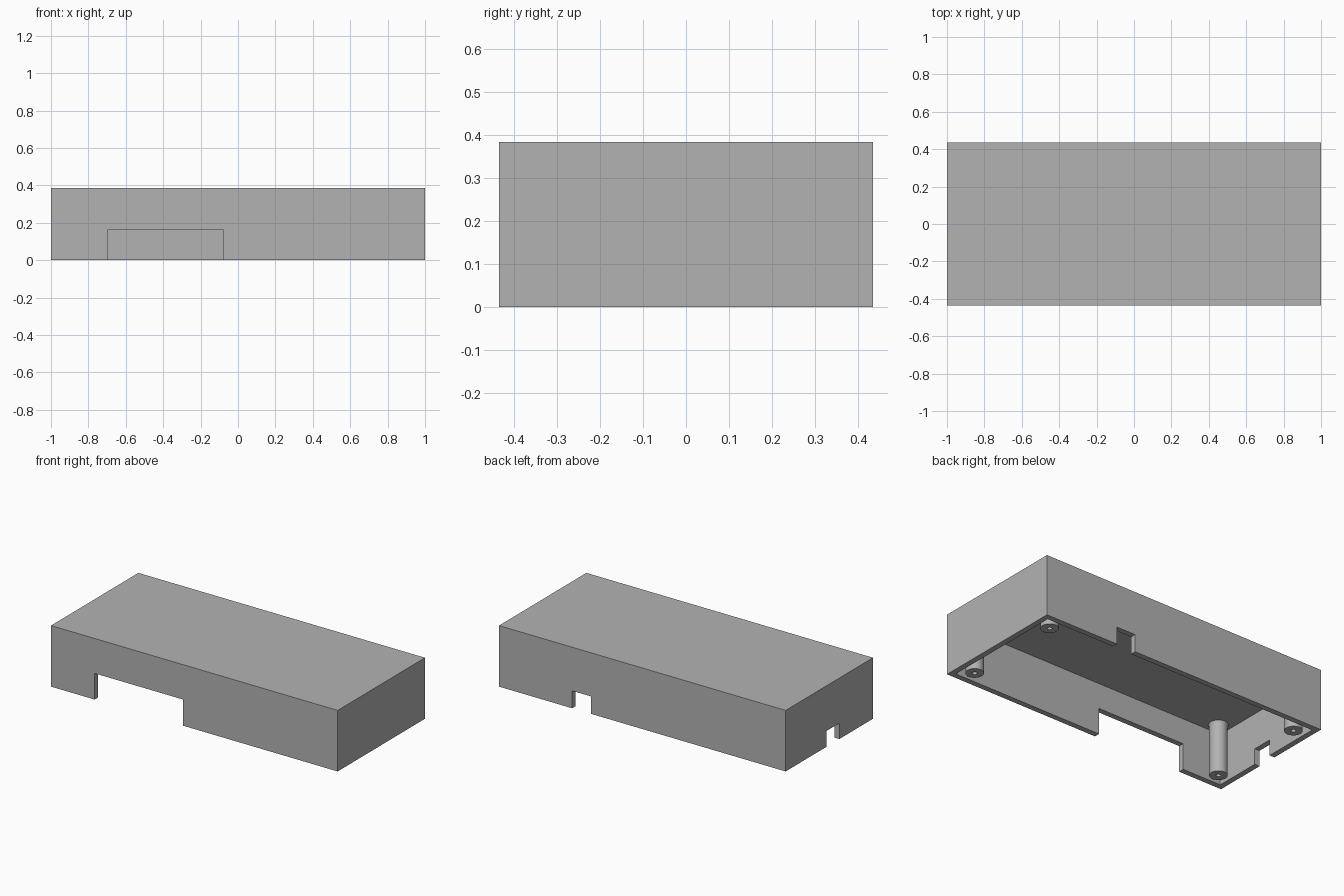
import bpy, bmesh, math
from mathutils import Vector

if "Cube" in bpy.data.objects:
    bpy.data.objects.remove(bpy.data.objects["Cube"], do_unlink=True)

# Overall dimensions
HALF_X, HALF_Y, HEIGHT = 1.0, 0.435, 0.385
WALL, CEILING = 0.035, 0.325
BELOW = -0.1

grey = bpy.data.materials.new("plain grey")
grey.use_nodes = True
colour = (0.45, 0.45, 0.45, 1)
grey.diffuse_color = colour
grey.node_tree.nodes["Principled BSDF"].inputs["Base Color"].default_value = colour


def finish(bm, name):
    bmesh.ops.recalc_face_normals(bm, faces=bm.faces)
    mesh = bpy.data.meshes.new(name)
    bm.to_mesh(mesh)
    bm.free()
    mesh.materials.append(grey)
    obj = bpy.data.objects.new(name, mesh)
    bpy.context.collection.objects.link(obj)
    return obj


def activate(obj):
    bpy.ops.object.select_all(action='DESELECT')
    obj.select_set(True)
    bpy.context.view_layer.objects.active = obj


def box(name, low, high):
    low, high = Vector(low), Vector(high)
    bm = bmesh.new()
    bmesh.ops.create_cube(bm, size=1)
    bmesh.ops.scale(bm, vec=high - low, verts=bm.verts)
    bmesh.ops.translate(bm, vec=(low + high) / 2, verts=bm.verts)
    return finish(bm, name)


def cut(target, low, high):
    cutter = box("cutter", low, high)
    cutter.hide_render = True
    mod = target.modifiers.new("opening", 'BOOLEAN')
    mod.operation, mod.solver, mod.object = 'DIFFERENCE', 'EXACT', cutter
    activate(target)
    bpy.ops.object.modifier_apply(modifier=mod.name)
    bpy.data.objects.remove(cutter, do_unlink=True)


# Open-bottomed case: hollow, then one slot each in front, back and right walls
case = box("case_shell", (-HALF_X, -HALF_Y, 0), (HALF_X, HALF_Y, HEIGHT))
inner_x, inner_y = HALF_X - WALL, HALF_Y - WALL
cut(case, (-inner_x, -inner_y, BELOW), (inner_x, inner_y, CEILING))
cut(case, (-0.695, -HALF_Y - WALL, BELOW), (-0.08, -inner_y + WALL, 0.165))
cut(case, (0.357, inner_y - WALL, BELOW), (0.49, HALF_Y + WALL, 0.11))
cut(case, (-HALF_X - WALL, -0.1, BELOW), (-inner_x + WALL, 0.03, 0.1))


# Screw post: lathed tube with a blind hole and a slight flare at the ceiling
def screw_post(name, x, y):
    profile = [(0, 0.3), (0.014, 0.3), (0.014, 0), (0.052, 0),
               (0.052, 0.305), (0.054, 0.318), (0.06, CEILING + 0.005)]
    bm = bmesh.new()
    verts = [bm.verts.new((r, 0, z)) for r, z in profile]
    edges = [bm.edges.new(pair) for pair in zip(verts, verts[1:])]
    bmesh.ops.spin(bm, geom=verts + edges, cent=(0, 0, 0), axis=(0, 0, 1),
                   angle=math.tau, steps=40)
    bmesh.ops.remove_doubles(bm, verts=bm.verts, dist=0.0001)
    # Close the hidden top so that the post is solid
    bmesh.ops.holes_fill(bm, edges=[e for e in bm.edges if e.is_boundary])
    post = finish(bm, name)
    post.location = (x, y, 0)
    activate(post)
    bpy.ops.object.shade_smooth_by_angle(angle=math.radians(35))


for side, sx in (("left", 1), ("right", -1)):
    for end, sy in (("front", -1), ("back", 1)):
        screw_post(f"screw_post_{end}_{side}", sx * 0.89, sy * 0.326)
